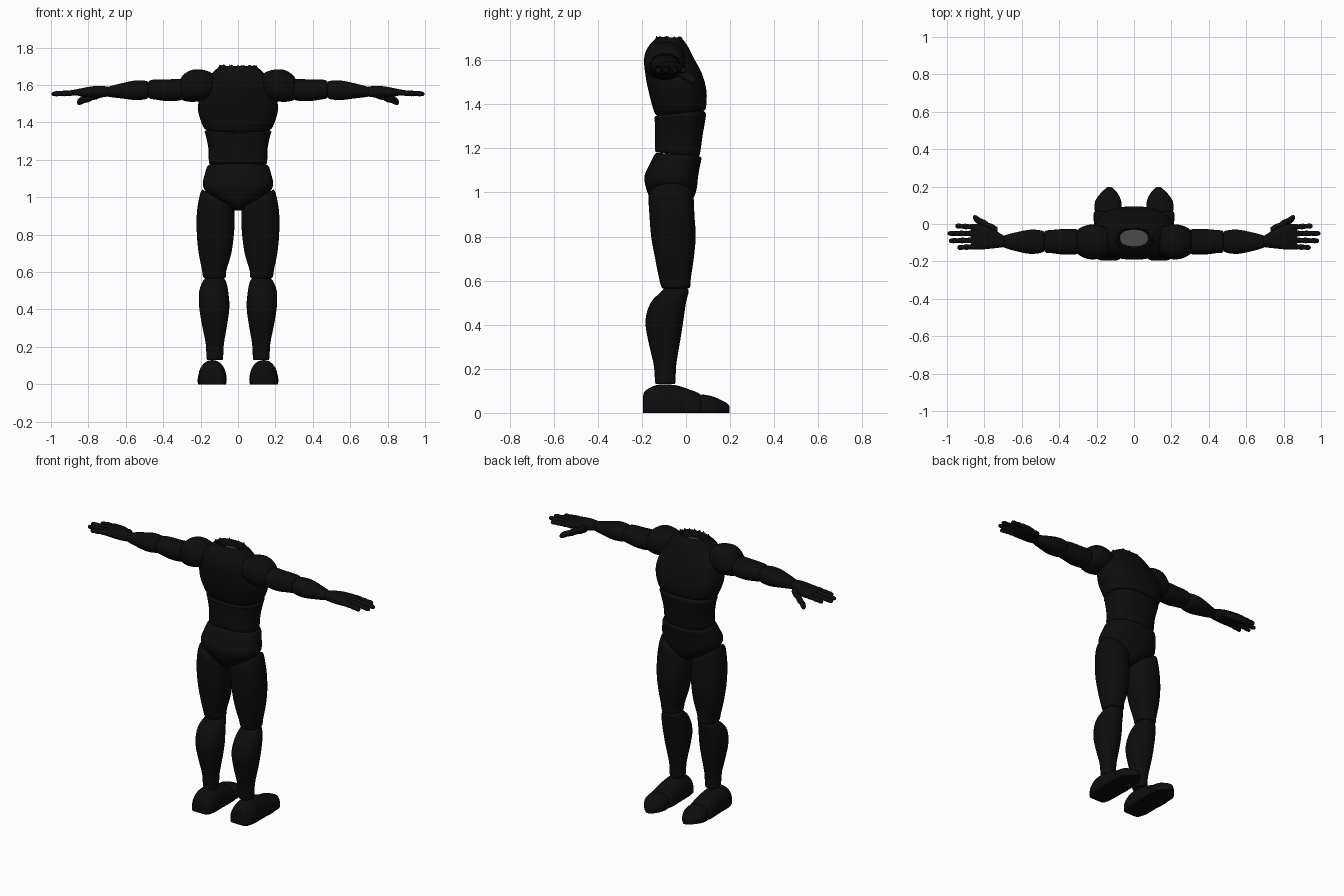
import bpy
import math

default = bpy.data.objects.get("Cube")
if default:
    bpy.data.objects.remove(default)


def make_material(name, value):
    mat = bpy.data.materials.new(name)
    color = (value, value, value, 1)
    mat.diffuse_color = color
    mat.use_nodes = True
    bsdf = mat.node_tree.nodes["Principled BSDF"]
    bsdf.inputs["Base Color"].default_value = color
    bsdf.inputs["Roughness"].default_value = 0.8
    return mat


black = make_material("matte black", 0.004)
grey = make_material("hollow grey", 0.07)


def blend(p, q, r, s, t):
    """Smooth curve value between q and r."""
    return q + 0.5 * t * (r - p + t * (2*p - 5*q + 4*r - s + t * (3*(q - r) + s - p)))


def refine(sections, steps):
    """Insert smoothly interpolated sections between the given ones."""
    out = []
    last = len(sections) - 1
    for i in range(last):
        four = [sections[min(max(i + k, 0), last)] for k in (-1, 0, 1, 2)]
        for j in range(steps):
            out.append([blend(*vals, j / steps) for vals in zip(*four)])
    return out + [list(sections[-1])]


def loft(name, axis, sections, power=2.4, sides=32, steps=4, mirror=False,
         tilt=None, caps=(True, True), mat=black):
    """Skin rounded sections (position, a0, a1, b0, b1) along one axis."""
    rings = refine(sections, steps)
    verts, faces = [], []
    for n, (pos, a0, a1, b0, b1) in enumerate(rings):
        for k in range(sides):
            ang = 2 * math.pi * k / sides
            c, s = math.cos(ang), math.sin(ang)
            a = (a0 + a1) / 2 + (a1 - a0) / 2 * math.copysign(abs(c) ** (2 / power), c)
            b = (b0 + b1) / 2 + (b1 - b0) / 2 * math.copysign(abs(s) ** (2 / power), s)
            x, y, z = {"x": (pos, a, b), "y": (a, pos, b), "z": (a, b, pos)}[axis]
            if tilt:
                z += tilt(n / (len(rings) - 1), x, y)
            verts.append((x, y, max(z, 0)))
    for n in range(len(rings) - 1):
        for k in range(sides):
            i, j = n * sides + k, n * sides + (k + 1) % sides
            faces.append((i, j, j + sides, i + sides))
    if caps[0]:
        faces.append(tuple(reversed(range(sides))))
    if caps[1]:
        faces.append(tuple(range(len(verts) - sides, len(verts))))
    if axis == "y":
        faces = [tuple(reversed(f)) for f in faces]
    mesh = bpy.data.meshes.new(name)
    mesh.from_pydata(verts, [], faces)
    mesh.materials.append(mat)
    obj = bpy.data.objects.new(name, mesh)
    bpy.context.collection.objects.link(obj)
    bpy.ops.object.select_all(action="DESELECT")
    obj.select_set(True)
    bpy.context.view_layer.objects.active = obj
    bpy.ops.object.shade_smooth_by_angle(angle=math.radians(40))
    if mirror:
        obj.modifiers.new("mirror", "MIRROR").use_axis = (True, False, False)
    return obj


def torso(rows):
    """Symmetric sections: height, half width, back, front."""
    return [(z, -w, w, y0, y1) for z, w, y0, y1 in rows]


# Torso: chest shell open at the neck
loft("chest", "z", torso([
    (1.36, .165, -.13, .075), (1.375, .185, -.145, .09), (1.46, .213, -.17, .093),
    (1.54, .205, -.185, .072), (1.61, .178, -.19, .035), (1.66, .142, -.172, .01),
    (1.695, .103, -.14, -.015), (1.70, .085, -.125, -.025), (1.66, .075, -.12, -.03)]),
    caps=(True, False), tilt=lambda t, x, y: .12 * (y + .03) * max(0, 1 - 4 * t))
loft("neck_hollow", "z", torso([(1.66, .075, -.12, -.03), (1.655, .06, -.112, -.036)]),
     steps=1, mat=grey)

# Ragged rim around the neck opening
loft("neck_rim", "z", torso([(1.67, .112, -.148, -.008), (1.698, .098, -.135, -.02),
                             (1.69, .082, -.124, -.026)]), steps=2, sides=48, caps=(False, False),
     tilt=lambda t, x, y: .012 * math.sin(x * 190 + y * 130) * t * (1 - t) * 4)

loft("abdomen", "z", torso([
    (1.17, .14, -.125, .05), (1.182, .155, -.14, .063), (1.26, .158, -.14, .075),
    (1.33, .172, -.142, .088), (1.35, .178, -.143, .09), (1.362, .16, -.13, .075)]),
    tilt=lambda t, x, y: (.25 * t - .13) * (y + .03))

loft("pelvis", "z", torso([
    (.93, .025, -.12, -.01), (.955, .06, -.15, .02), (.99, .115, -.172, .04),
    (1.03, .172, -.185, .05), (1.07, .188, -.188, .054), (1.12, .178, -.165, .062),
    (1.163, .165, -.143, .07), (1.172, .15, -.13, .058)]),
    tilt=lambda t, x, y: -.08 * (y + .03) * t)

# Legs
loft("thighs", "z", [
    (.565, .075, .175, -.105, .01), (.575, .065, .187, -.113, .02),
    (.61, .062, .192, -.122, .022), (.70, .036, .21, -.14, .035),
    (.80, .022, .22, -.158, .044), (.90, .018, .22, -.166, .038),
    (.985, .022, .203, -.17, .034), (1.0, .04, .19, -.155, .025)],
    mirror=True, power=2.2, tilt=lambda t, x, y: .6 * (x - .12) * max(0, t - .6) / .4)

loft("shins", "z", [
    (.13, .087, .16, -.133, -.055), (.14, .08, .168, -.14, -.048),
    (.22, .075, .173, -.147, -.044), (.33, .056, .195, -.172, -.026),
    (.42, .046, .208, -.184, -.012), (.50, .053, .207, -.16, .0),
    (.55, .064, .188, -.112, .012), (.565, .075, .175, -.10, .005)],
    mirror=True, power=2.2)

loft("feet", "y", [
    (-.195, .10, .17, -.04, .07), (-.185, .075, .195, -.06, .10),
    (-.13, .063, .212, -.07, .127), (-.05, .062, .212, -.07, .126),
    (.01, .06, .215, -.06, .108), (.06, .063, .215, -.05, .088),
    (.072, .08, .20, -.04, .07)], mirror=True, power=2.1)

loft("toes", "y", [
    (.06, .08, .20, -.04, .07), (.072, .068, .21, -.04, .083),
    (.12, .068, .208, -.04, .075), (.16, .085, .182, -.03, .058),
    (.187, .108, .155, -.02, .043), (.197, .12, .143, -.01, .03)],
    mirror=True)

# Arms
loft("shoulders", "x", [
    (.12, -.14, -.045, 1.56, 1.645), (.15, -.172, -.018, 1.53, 1.67),
    (.20, -.188, -.002, 1.515, 1.683), (.25, -.186, -.006, 1.51, 1.68),
    (.295, -.165, -.025, 1.518, 1.652), (.31, -.14, -.05, 1.54, 1.625)],
    mirror=True, power=2.2)

loft("upper_arms", "x", [
    (.295, -.15, -.04, 1.535, 1.62), (.31, -.162, -.028, 1.518, 1.632),
    (.38, -.163, -.027, 1.514, 1.63), (.44, -.156, -.032, 1.522, 1.63),
    (.472, -.153, -.036, 1.528, 1.624), (.482, -.135, -.05, 1.54, 1.61)],
    mirror=True, power=2.2)

loft("forearms", "x", [
    (.478, -.135, -.05, 1.54, 1.61), (.49, -.152, -.036, 1.525, 1.622),
    (.55, -.16, -.03, 1.52, 1.624), (.62, -.148, -.042, 1.528, 1.61),
    (.69, -.128, -.06, 1.537, 1.592), (.70, -.12, -.068, 1.545, 1.585)],
    mirror=True, power=2.2)

# Hands: palm, four fingers and a thumb
loft("palms", "x", [
    (.685, -.118, -.068, 1.543, 1.586), (.70, -.124, -.06, 1.538, 1.592),
    (.75, -.13, -.03, 1.532, 1.596), (.81, -.136, -.005, 1.535, 1.588),
    (.85, -.137, .0, 1.541, 1.58), (.872, -.132, -.01, 1.55, 1.574)],
    mirror=True)


def digit(name, start, end, radius):
    """Tapered finger with knuckle swells between two points."""
    rows = []
    for t, scale in ((0, 1), (.2, 1.1), (.36, .88), (.52, 1.05), (.68, .85),
                     (.84, .95), (.96, .7), (1, .25)):
        x, y, z = (a + (b - a) * t for a, b in zip(start, end))
        r = radius * scale
        rows.append((x, y - r, y + r, z - r, z + r))
    loft(name, "x", rows, sides=12, steps=2, mirror=True, power=2)


for finger, y0, y1, tip in (("index", -.017, -.01, .955), ("middle", -.051, -.05, .997),
                            ("ring", -.086, -.09, .99), ("little", -.12, -.126, .945)):
    digit(finger + "_fingers", (.84, y0, 1.562), (tip, y1, 1.552), .0145)
digit("thumbs", (.73, -.04, 1.557), (.86, .035, 1.508), .022)
